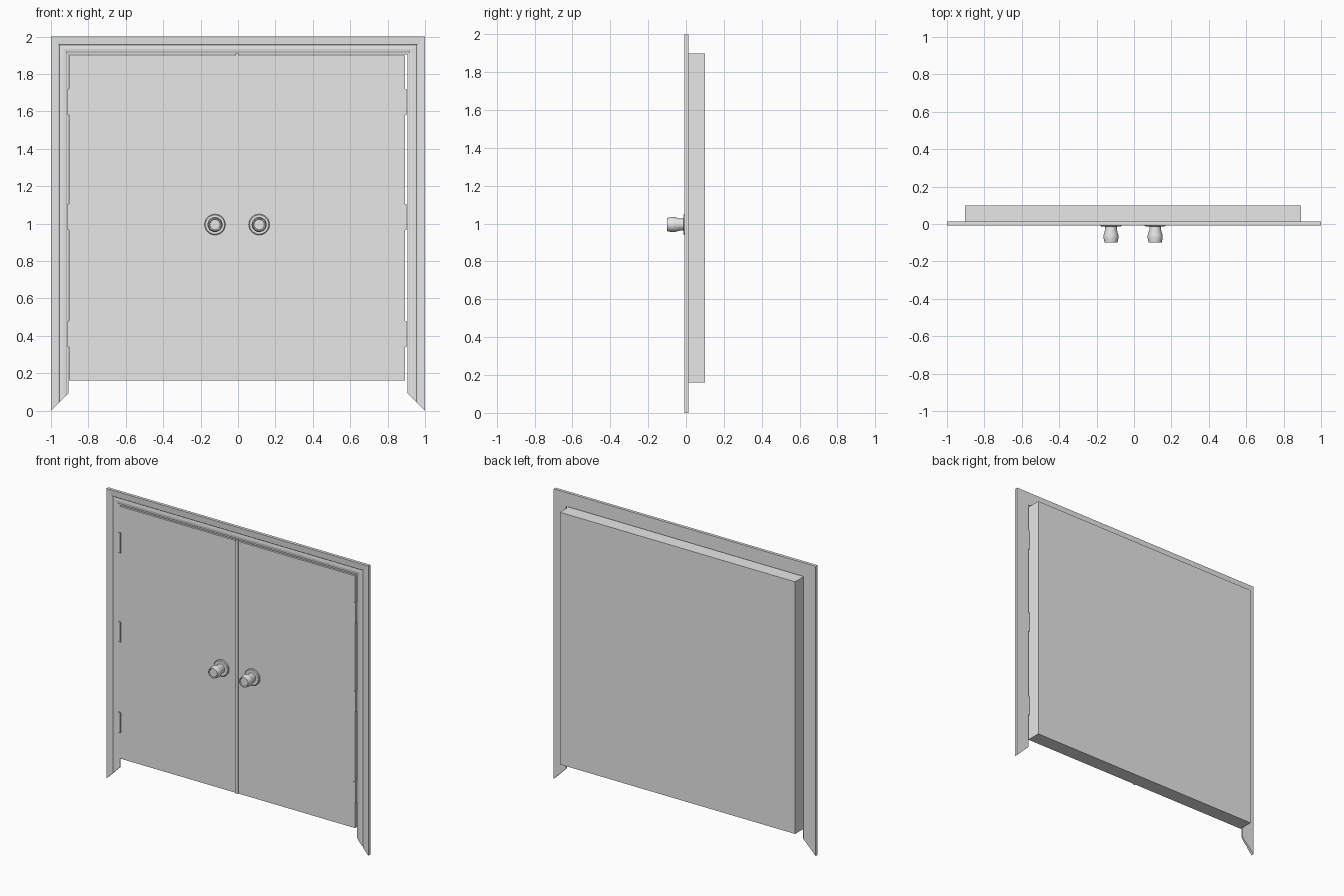
import bpy
import bmesh
import math
from mathutils import Vector

cube = bpy.data.objects.get("Cube")
if cube:
    bpy.data.objects.remove(cube, do_unlink=True)

# Single neutral finish
grey = bpy.data.materials.new("plain_grey")
grey.use_nodes = True
grey.diffuse_color = (0.8, 0.8, 0.8, 1)
grey.node_tree.nodes["Principled BSDF"].inputs["Base Color"].default_value = (0.8, 0.8, 0.8, 1)


def finish(name, bm, smooth=False):
    bmesh.ops.recalc_face_normals(bm, faces=bm.faces[:])
    mesh = bpy.data.meshes.new(name)
    bm.to_mesh(mesh)
    bm.free()
    mesh.materials.append(grey)
    obj = bpy.data.objects.new(name, mesh)
    bpy.context.collection.objects.link(obj)
    if smooth:
        bpy.ops.object.select_all(action="DESELECT")
        bpy.context.view_layer.objects.active = obj
        obj.select_set(True)
        bpy.ops.object.shade_smooth_by_angle(angle=math.radians(35))
    return obj


def box(name, low, high):
    low, high = Vector(low), Vector(high)
    bm = bmesh.new()
    bmesh.ops.create_cube(bm, size=1)
    for v in bm.verts:
        v.co = (low + high) / 2 + v.co * (high - low)
    return finish(name, bm)


def lathe(name, profile, origin, sides=24):
    """Revolve (radius, y) points about a front-to-back axis."""
    bm = bmesh.new()
    rings = []
    for r, y in profile:
        ring = []
        for i in range(sides):
            a = math.tau * i / sides
            offset = Vector((r * math.cos(a), y, r * math.sin(a)))
            ring.append(bm.verts.new(Vector(origin) + offset))
        rings.append(ring)
    for a, b in zip(rings, rings[1:]):
        for i in range(sides):
            j = (i + 1) % sides
            bm.faces.new((a[i], a[j], b[j], b[i]))
    bm.faces.new(rings[0])
    bm.faces.new(rings[-1])
    return finish(name, bm, smooth=True)


# Mitred casing: moulding profile as (inset from outer edge, depth)
moulding = [(0, 0.014), (0, -0.007), (0.04, -0.004), (0.045, 0), (0.066, -0.002),
            (0.08, 0), (0.086, 0.004), (0.095, 0.005), (0.095, 0.014)]
bm = bmesh.new()
sections = []
for side, top in ((-1, False), (-1, True), (1, True), (1, False)):
    sections.append([bm.verts.new((side * (1 - d), y, 2 - d if top else d))
                     for d, y in moulding])
count = len(moulding)
for a, b in zip(sections, sections[1:]):
    for i in range(count):
        j = (i + 1) % count
        bm.faces.new((a[i], a[j], b[j], b[i]))
bm.faces.new(sections[0])
bm.faces.new(sections[-1])
finish("door_casing", bm)

# Door slab and the strip covering the meeting edge
MIDDLE = -0.005
HALF = 0.898
box("door_slab", (MIDDLE - HALF, 0, 0.16), (MIDDLE + HALF, 0.1, 1.9))
box("meeting_strip", (MIDDLE - 0.008, -0.007, 0.16), (MIDDLE + 0.008, 0.002, 1.91))

# Hinges and knobs on both sides
knob_profile = [(0.056, 0.001), (0.056, -0.009), (0.051, -0.013), (0.031, -0.013),
                (0.031, -0.03), (0.04, -0.06), (0.04, -0.075), (0.035, -0.1),
                (0.03, -0.1), (0.027, -0.096)]
for label, side in (("right", -1), ("left", 1)):
    x = MIDDLE + side * HALF
    for level, z in (("lower", 0.41), ("middle", 1.035), ("upper", 1.65)):
        box(f"{level}_{label}_hinge", (x - 0.008, -0.006, z - 0.07),
            (x + 0.008, 0.012, z + 0.07))
    lathe(f"{label}_knob", knob_profile, (MIDDLE + side * 0.118, 0, 0.995))
